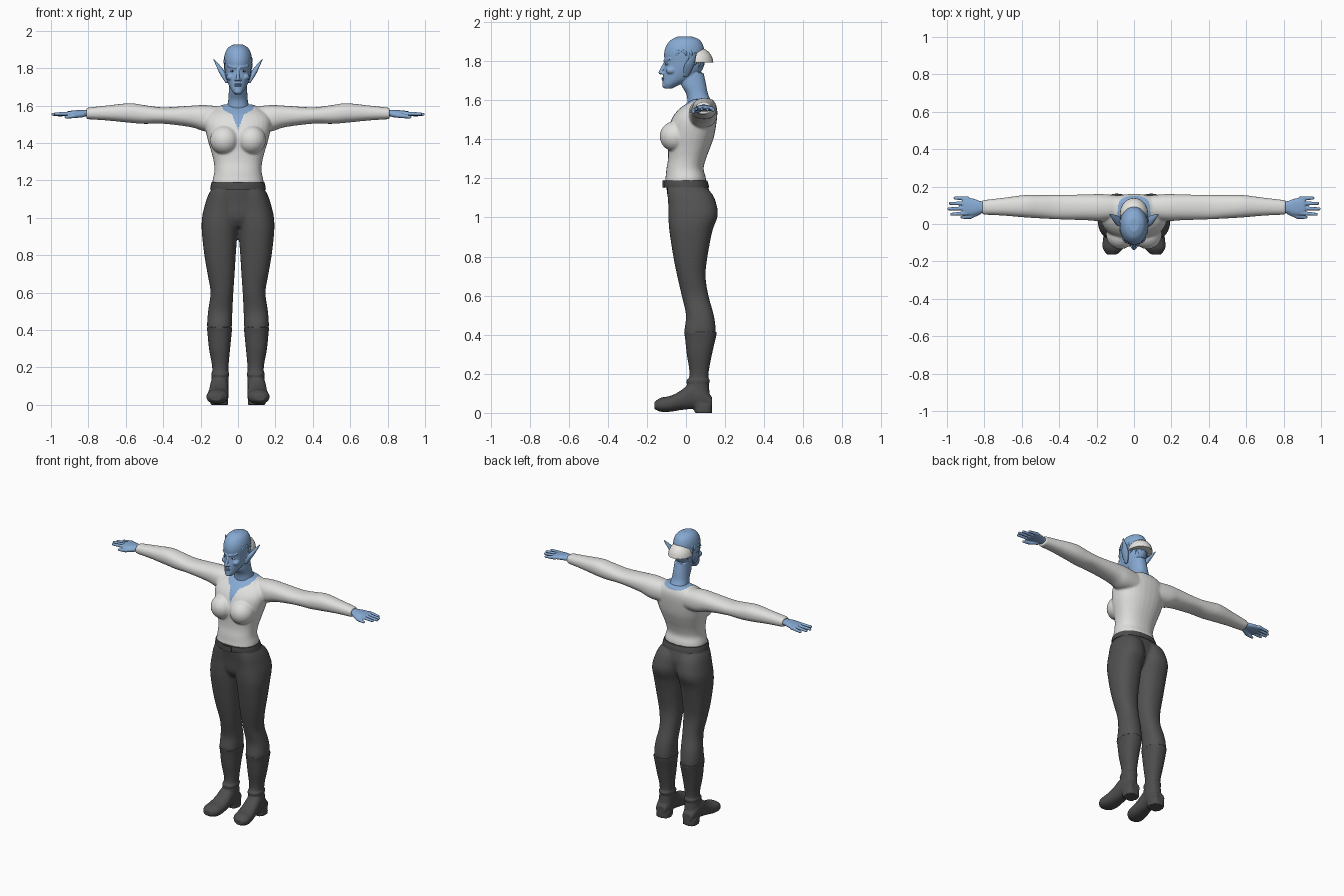
import bpy, bmesh, math
from mathutils import Vector, Matrix

cube = bpy.data.objects.get("Cube")
if cube:
    bpy.data.objects.remove(cube, do_unlink=True)


def material(name, *rgb):
    m = bpy.data.materials.new(name)
    m.use_nodes = True
    m.diffuse_color = (*rgb, 1)
    m.node_tree.nodes["Principled BSDF"].inputs["Base Color"].default_value = (*rgb, 1)
    return m


SKIN = material("blue skin", .24, .4, .65)
HAIR = material("blue hair", .2, .36, .6)
SHIRT = material("white cloth", .74, .74, .73)
TROUSER = material("charcoal cloth", .085, .085, .085)
LEATHER = material("dark leather", .075, .075, .075)
CAP = material("cream", .8, .79, .75)
EYE = material("pale eye", .6, .7, .8)
IRIS = material("dark iris", .03, .05, .1)

BOTH = (1, -1)
PLACE = {"x": lambda t, a, b: (t, a, b),
         "y": lambda t, a, b: (a, t, b),
         "z": lambda t, a, b: (a, b, t)}


def smooth_rows(rows, steps=4):
    """Pass a smooth spline through the section rows."""
    out = []
    for i in range(len(rows) - 1):
        quad = [rows[max(0, min(len(rows) - 1, i + k))] for k in (-1, 0, 1, 2)]
        for s in range(steps):
            t = s / steps
            out.append([q + t / 2 * (r - p + t * (2*p - 5*q + 4*r - w + t * (3*(q - r) + w - p)))
                        for p, q, r, w in zip(*quad)])
    return out + [rows[-1]]


def loft(bm, axis, rows, sides=(1,), n=32, power=.88):
    """Rows: position on the axis, then the extents of both other axes."""
    for side in sides:
        rings = []
        for t, a0, a1, b0, b1 in smooth_rows(rows):
            ring = []
            for k in range(n):
                c, s = math.cos(math.tau * k / n), math.sin(math.tau * k / n)
                c, s = (math.copysign(abs(v) ** power, v) for v in (c, s))
                x, y, z = PLACE[axis](t, (a0 + a1 + (a1 - a0) * c) / 2, (b0 + b1 + (b1 - b0) * s) / 2)
                ring.append(bm.verts.new((side * x, y, z)))
            rings.append(ring)
        for lo, hi in zip(rings, rings[1:]):
            for k in range(n):
                bm.faces.new((lo[k], lo[k-1], hi[k-1], hi[k]))
        bm.faces.new(rings[0])
        bm.faces.new(rings[-1])


def blob(bm, at, size, sides=(1,)):
    for side in sides:
        place = Matrix.Translation((side * at[0], at[1], at[2])) @ Matrix.Diagonal((*size, 1))
        bmesh.ops.create_uvsphere(bm, u_segments=20, v_segments=12, radius=1, matrix=place)


def chain(bm, start, end, r0, r1, sides=BOTH, count=14):
    """Round tapering limb made of overlapping balls."""
    for i in range(count):
        t = i / (count - 1)
        r = r0 + (r1 - r0) * t
        blob(bm, Vector(start).lerp(Vector(end), t), (r, r, r), sides)


def finish(name, bm, mat, voxel=0, relax=3):
    """Make the object; a voxel size fuses the overlapping volumes."""
    bmesh.ops.recalc_face_normals(bm, faces=bm.faces)
    me = bpy.data.meshes.new(name)
    bm.to_mesh(me)
    bm.free()
    me.materials.append(mat)
    me.shade_smooth()
    me.set_sharp_from_angle(angle=math.radians(40))
    ob = bpy.data.objects.new(name, me)
    bpy.context.collection.objects.link(ob)
    if voxel:
        mod = ob.modifiers.new("fuse", "REMESH")
        mod.mode, mod.voxel_size, mod.use_smooth_shade = "VOXEL", voxel, True
        mod = ob.modifiers.new("relax", "SMOOTH")
        mod.factor, mod.iterations = .5, relax
    return ob


# Shirt: torso, bust and sleeves fused together
bm = bmesh.new()
loft(bm, "z", [(1.185, -.138, .138, -.108, .103), (1.21, -.134, .134, -.104, .1),
               (1.25, -.126, .126, -.1, .09), (1.3, -.13, .13, -.092, .102),
               (1.36, -.145, .145, -.092, .125), (1.42, -.163, .163, -.095, .145),
               (1.5, -.178, .178, -.075, .158), (1.55, -.165, .165, -.04, .16),
               (1.585, -.12, .12, .005, .15), (1.605, -.08, .08, .03, .135)])
blob(bm, (.072, -.055, 1.415), (.078, .08, .078), BOTH)
loft(bm, "x", [(.06, .03, .15, 1.46, 1.59), (.17, .015, .16, 1.46, 1.602),
               (.25, .02, .158, 1.484, 1.599), (.4, .025, .155, 1.503, 1.59),
               (.5, .03, .155, 1.502, 1.602), (.58, .035, .155, 1.508, 1.612),
               (.7, .045, .14, 1.52, 1.6), (.81, .05, .127, 1.527, 1.588)], BOTH)
shirt = finish("shirt", bm, SHIRT, .006, 6)
graph = bpy.context.evaluated_depsgraph_get()
fused = bpy.data.meshes.new_from_object(shirt.evaluated_get(graph))
shirt.modifiers.clear()
shirt.data = fused
fused.materials.clear()
for m in (SHIRT, SKIN):
    fused.materials.append(m)
# Bare skin inside the scooped, notched neckline
for p in fused.polygons:
    x, y, z = p.center
    drop = .06 if y < .07 else .028
    scoop = (x / .092) ** 2 + ((z - 1.612) / drop) ** 2 < 1
    notch = y < .05 and z > 1.47 and abs(x) < .035 * (z - 1.47) / .09 and z < 1.6
    p.material_index = int(scoop or notch)

# Trousers: hips and both legs fused together
bm = bmesh.new()
loft(bm, "z", [(.95, -.08, .08, -.05, .07), (1, -.15, .15, -.08, .11), (1.08, -.166, .166, -.09, .13),
               (1.15, -.143, .143, -.1, .115), (1.2, -.132, .132, -.1, .095)])
loft(bm, "z", [(.36, .04, .155, 0, .14), (.42, .033, .165, -.008, .152), (.5, .03, .16, 0, .142),
               (.6, .025, .147, -.022, .115), (.7, .018, .163, -.045, .1), (.8, .012, .18, -.065, .11),
               (.93, .002, .194, -.085, .135), (1, -.004, .192, -.09, .16), (1.05, -.004, .182, -.09, .16),
               (1.12, 0, .16, -.095, .135), (1.17, .005, .13, -.095, .08)], BOTH)
finish("trousers", bm, TROUSER, .008, 4)

# Belt and buckle
bm = bmesh.new()
loft(bm, "z", [(1.152, -.149, .149, -.112, .118), (1.17, -.146, .146, -.114, .115),
               (1.19, -.141, .141, -.113, .108)])
finish("belt", bm, LEATHER)
bm = bmesh.new()
bmesh.ops.create_cube(bm, size=1, matrix=Matrix.Translation((0, -.113, 1.171)) @ Matrix.Diagonal((.06, .014, .042, 1)))
bmesh.ops.bevel(bm, geom=bm.edges[:], offset=.004, segments=2, affect="EDGES")
finish("buckle", bm, LEATHER)

# Boots: shaft, foot, heel and top cuff
bm = bmesh.new()
loft(bm, "z", [(.03, .055, .145, .03, .13), (.07, .05, .145, .01, .125), (.13, .05, .142, .002, .118),
               (.2, .051, .138, .018, .115), (.3, .042, .155, .004, .133), (.39, .033, .164, -.006, .154),
               (.415, .03, .168, -.012, .159)], BOTH)
loft(bm, "y", [(-.162, .09, .145, .02, .055), (-.13, .058, .167, .006, .077), (-.08, .05, .166, .006, .087),
               (-.03, .05, .157, .014, .112), (.03, .052, .15, .02, .155), (.08, .052, .147, .02, .14),
               (.133, .065, .135, .03, .08)], BOTH)
loft(bm, "z", [(0, .053, .147, .043, .134), (.04, .053, .147, .04, .134)], BOTH, power=.7)
loft(bm, "z", [(.155, .048, .142, .0, .121), (.17, .047, .143, .004, .123)], BOTH)
finish("boots", bm, LEATHER, .006, 2)

# Hands: palm, four fingers and thumb
bm = bmesh.new()
loft(bm, "x", [(.77, .062, .115, 1.54, 1.575), (.82, .058, .122, 1.542, 1.577), (.86, .047, .136, 1.543, 1.575),
               (.9, .048, .142, 1.543, 1.571), (.915, .052, .14, 1.547, 1.567)], BOTH)
for i, tip in enumerate((.975, .99, .982, .957)):
    y = .058 + .026 * i
    chain(bm, (.89, y, 1.557), (tip, y + .003 * (i - 2), 1.555 - .002 * i), .0115, .0085)
chain(bm, (.83, .065, 1.553), (.875, .04, 1.545), .016, .013)
chain(bm, (.875, .04, 1.545), (.92, .036, 1.538), .013, .008)
finish("hands", bm, SKIN, .0035, 2)

# Head: skull, neck, facial features and pointed ears
bm = bmesh.new()
loft(bm, "z", [(1.66, -.018, .018, -.11, -.07), (1.68, -.034, .034, -.12, -.03), (1.71, -.05, .05, -.119, .04),
               (1.75, -.063, .063, -.114, .08), (1.79, -.07, .07, -.109, .095), (1.84, -.075, .075, -.112, .095),
               (1.88, -.069, .069, -.1, .088), (1.91, -.052, .052, -.075, .068), (1.926, -.025, .025, -.04, .03)],
     power=1)
loft(bm, "z", [(1.53, -.075, .075, .01, .14), (1.58, -.062, .062, .008, .137), (1.63, -.052, .052, .002, .113),
               (1.68, -.049, .049, -.025, .103), (1.74, -.045, .045, -.03, .09)])
chain(bm, (0, -.106, 1.795), (0, -.13, 1.742), .007, .0105, (1,))
blob(bm, (.011, -.12, 1.738), (.008, .01, .007), BOTH)
blob(bm, (0, -.108, 1.675), (.02, .014, .014))
blob(bm, (.04, -.075, 1.752), (.022, .028, .02), BOTH)
chain(bm, (.012, -.108, 1.802), (.052, -.083, 1.812), .008, .005)
loft(bm, "z", [(1.72, .056, .066, -.012, .01), (1.75, .062, .086, -.014, .028), (1.78, .07, .103, -.008, .042),
               (1.81, .093, .116, .014, .05), (1.848, .127, .133, .047, .056)], BOTH, n=20)
finish("head", bm, SKIN, .0035, 2)

# Eyes and lips
bm = bmesh.new()
blob(bm, (.03, -.097, 1.784), (.013, .008, .006), BOTH)
finish("eyes", bm, EYE)
bm = bmesh.new()
blob(bm, (.03, -.102, 1.784), (.005, .005, .005), BOTH)
finish("irises", bm, IRIS)
bm = bmesh.new()
for z in (1.705, 1.713):
    blob(bm, (0, -.115, z), (.018, .01, .005))
finish("lips", bm, HAIR)

# Hair: shingled locks swept back over the skull
curve = bpy.data.curves.new("hair_locks", "CURVE")
curve.dimensions, curve.bevel_depth, curve.bevel_resolution = "3D", .013, 2
curve.use_fill_caps = True
curve.materials.append(HAIR)
for layer in range(4):
    for k in range(-4, 5):
        lateral = math.radians(17 * k + (8 if layer % 2 else 0))
        start = .3 + .75 * layer + .08 * (k % 2)
        lock = curve.splines.new("POLY")
        lock.points.add(7)
        for i, pt in enumerate(lock.points):
            t = i / 7
            turn = start + 1.15 * t
            lift = .93 + .1 * t * t
            a = lateral + .12 * math.sin(3 * t + k)
            pt.co = (.074 * lift * math.sin(a), -.008 - .1 * lift * math.cos(a) * math.cos(turn),
                     1.812 + .108 * lift * math.cos(a) * math.sin(turn), 1)
            pt.radius = max(.08, math.sin(math.pi * (.25 + .75 * t)))
    for s in curve.splines:
        s.use_smooth = True
hair = bpy.data.objects.new("hair_locks", curve)
bpy.context.collection.objects.link(hair)

# Half dome covering the back of the head
bm = bmesh.new()
blob(bm, (0, .055, 1.79), (.076, .085, .082))
cut = bmesh.ops.bisect_plane(bm, geom=bm.verts[:] + bm.edges[:] + bm.faces[:], plane_co=(0, 0, 1.792),
                             plane_no=(0, 0, -1), clear_outer=True)
bmesh.ops.holes_fill(bm, edges=[e for e in bm.edges if e.is_boundary])
finish("head_cap", bm, CAP)
